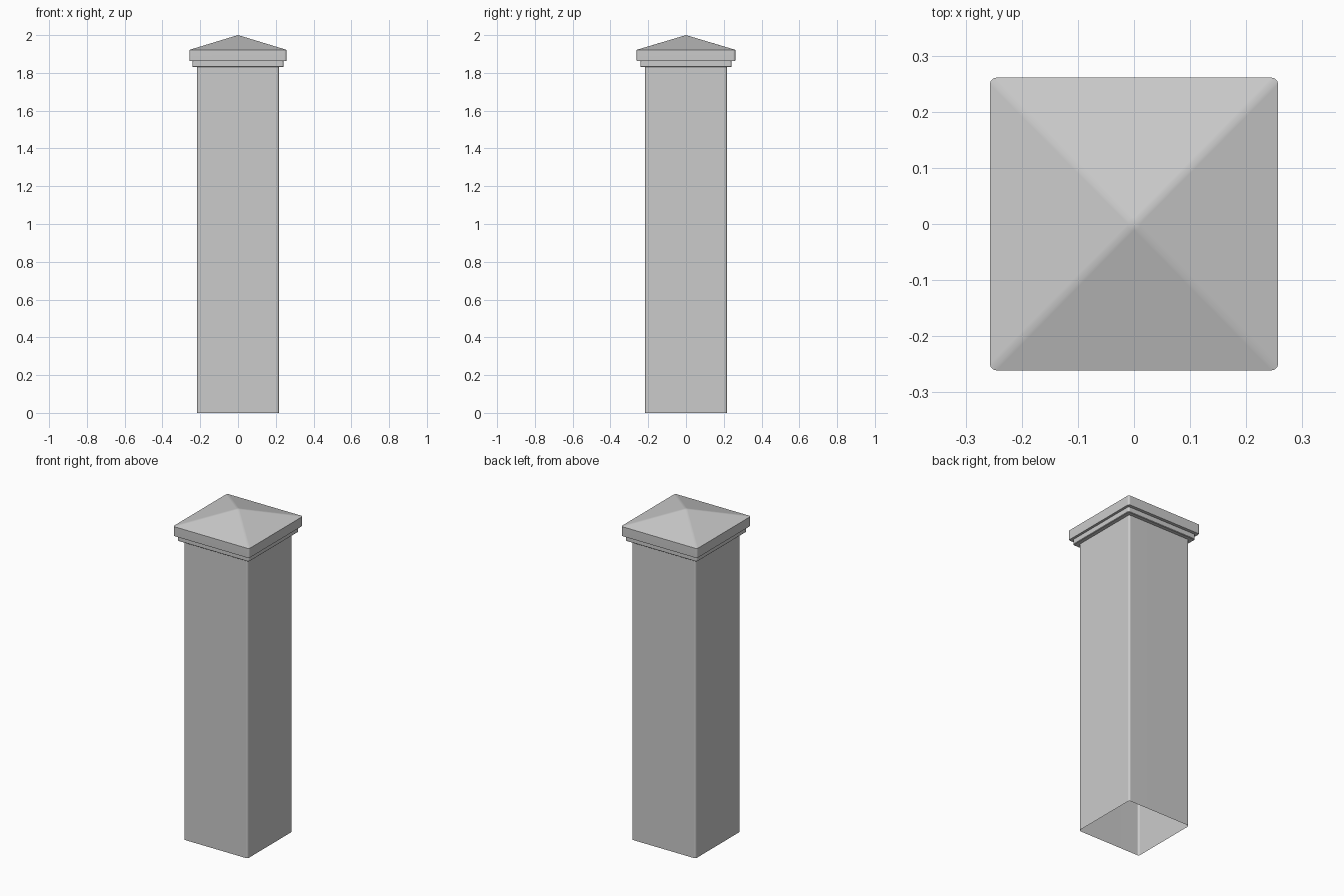
import bpy, bmesh, math

cube = bpy.data.objects.get("Cube")
if cube:
    bpy.data.objects.remove(cube, do_unlink=True)

grey = bpy.data.materials.new("light grey")
grey.use_nodes = True
COLOUR = (0.6, 0.6, 0.6, 1)
grey.diffuse_color = COLOUR
grey.node_tree.nodes["Principled BSDF"].inputs["Base Color"].default_value = COLOUR

SEGMENTS = 3


def rounded_rectangle(hx, hy, r):
    """Outline of a rectangle with rounded corners, counter-clockwise."""
    points = []
    for quarter, (sx, sy) in enumerate([(1, 1), (-1, 1), (-1, -1), (1, -1)]):
        for i in range(SEGMENTS + 1):
            a = math.pi / 2 * (quarter + i / SEGMENTS)
            points.append((sx * (hx - r) + r * math.cos(a),
                           sy * (hy - r) + r * math.sin(a)))
    return points


def stack(name, rings, close_bottom=False, close_top=False, peak=None):
    """Skin a stack of rounded rectangles given as (half x, half y, radius, z)."""
    bm = bmesh.new()
    loops = [[bm.verts.new((x, y, z)) for x, y in rounded_rectangle(hx, hy, r)]
             for hx, hy, r, z in rings]
    n = len(loops[0])
    for low, high in zip(loops, loops[1:]):
        for i in range(n):
            j = (i + 1) % n
            bm.faces.new((low[i], low[j], high[j], high[i]))
    if close_bottom:
        bm.faces.new(loops[0][::-1])
    if close_top:
        bm.faces.new(loops[-1])
    if peak is not None:
        tip = bm.verts.new((0, 0, peak))
        for i in range(n):
            bm.faces.new((loops[-1][i], loops[-1][(i + 1) % n], tip))
    mesh = bpy.data.meshes.new(name)
    bm.to_mesh(mesh)
    bm.free()
    mesh.materials.append(grey)
    obj = bpy.data.objects.new(name, mesh)
    bpy.context.collection.objects.link(obj)
    # Smooth the rounded corners while the broad faces stay flat
    bpy.ops.object.select_all(action="DESELECT")
    obj.select_set(True)
    bpy.context.view_layer.objects.active = obj
    bpy.ops.object.shade_smooth_by_angle(angle=math.radians(35))
    weighted = obj.modifiers.new("flat broad faces", "WEIGHTED_NORMAL")
    weighted.keep_sharp = True
    return obj


# Hollow shaft, open at the foot
stack("post_shaft", [(0.217, 0.217, 0.012, 0), (0.217, 0.217, 0.012, 1.835)])

# Narrow moulding under the cap
stack("cap_moulding",
      [(0.239, 0.239, 0.009, 1.83), (0.242, 0.242, 0.012, 1.833),
       (0.242, 0.242, 0.012, 1.862)],
      close_bottom=True, close_top=True)

# Wide band with softened edges
stack("cap_band",
      [(0.252, 0.256, 0.007, 1.862), (0.2555, 0.2595, 0.0105, 1.8635),
       (0.257, 0.261, 0.012, 1.867), (0.257, 0.261, 0.012, 1.922)],
      close_bottom=True)

# Shallow pyramid roof with softened hips
stack("cap_roof",
      [(0.257, 0.261, 0.012, 1.922), (0.012, 0.012, 0.011, 1.9965)],
      peak=2.0)
